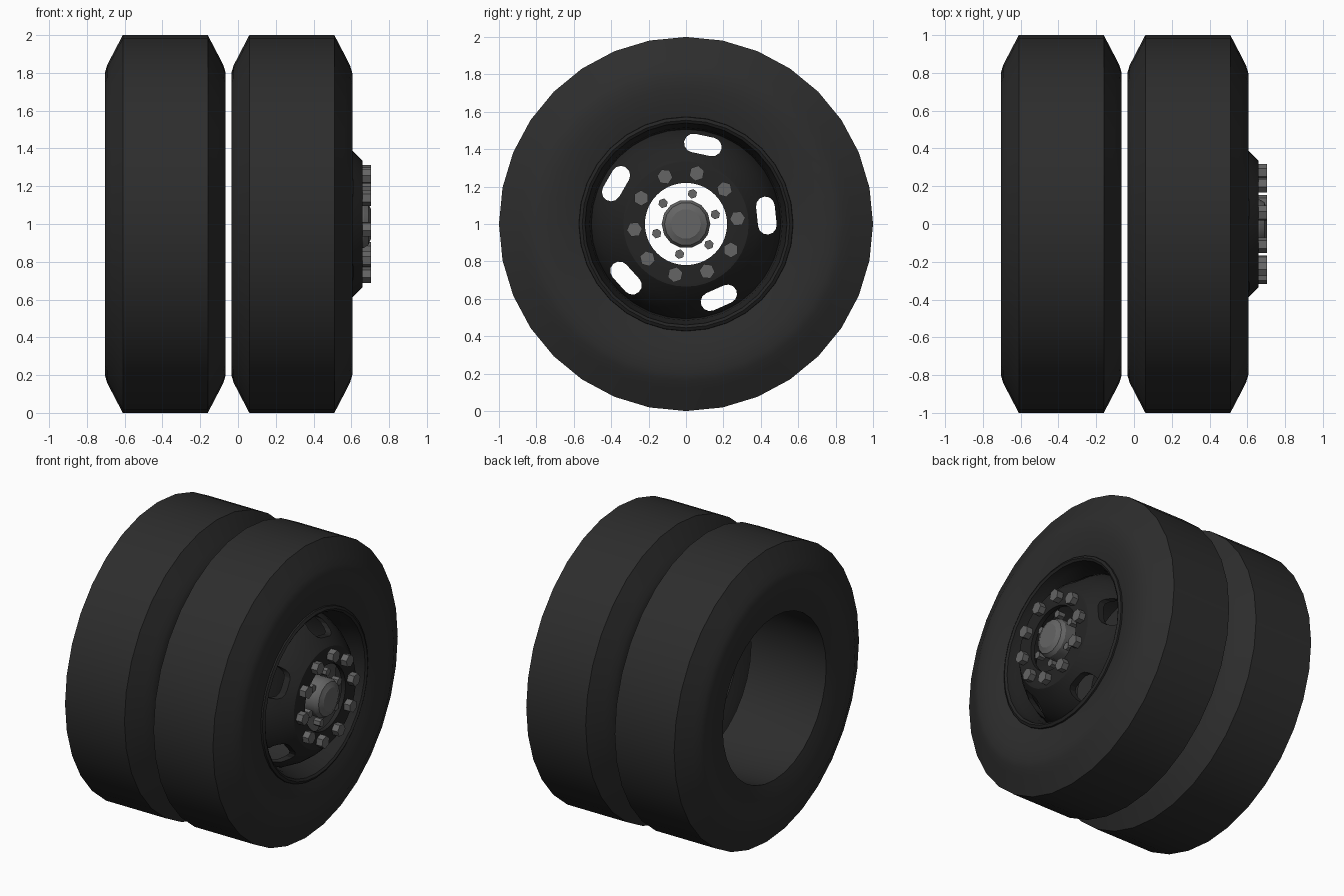
import bpy, bmesh, math
from mathutils import Matrix, Vector

if "Cube" in bpy.data.objects:
    bpy.data.objects.remove(bpy.data.objects["Cube"])


def material(name, v):
    m = bpy.data.materials.new(name)
    m.diffuse_color = (v, v, v, 1)
    m.use_nodes = True
    m.node_tree.nodes["Principled BSDF"].inputs["Base Color"].default_value = m.diffuse_color
    return m


RUBBER = material("black rubber", 0.026)
RIM = material("dark rim", 0.018)
STEEL = material("grey steel", 0.13)


def finish(name, bm, mat, angle=30):
    bmesh.ops.recalc_face_normals(bm, faces=bm.faces)
    me = bpy.data.meshes.new(name)
    bm.to_mesh(me)
    bm.free()
    ob = bpy.data.objects.new(name, me)
    bpy.context.collection.objects.link(ob)
    if mat:
        me.materials.append(mat)
    bpy.ops.object.select_all(action='DESELECT')
    bpy.context.view_layer.objects.active = ob
    ob.select_set(True)
    if angle:
        bpy.ops.object.shade_smooth_by_angle(angle=math.radians(angle))
    return ob


def lathe(name, prof, n, mat, closed=True, phase=0.0, cx=0.0):
    """Revolve (x, radius) points round the axle at z = 1."""
    bm = bmesh.new()
    rings = []
    for x, r in prof:
        rings.append([bm.verts.new((cx + x,
                                    r * math.cos(phase + math.tau * i / n),
                                    1 + r * math.sin(phase + math.tau * i / n)))
                      for i in range(n)])
    m = len(prof)
    for k in range(m if closed else m - 1):
        a, b = rings[k], rings[(k + 1) % m]
        for i in range(n):
            j = (i + 1) % n
            bm.faces.new((a[i], a[j], b[j], b[i]))
    if not closed:
        bm.faces.new(rings[0])
        bm.faces.new(rings[-1])
    return finish(name, bm, mat)


def polar(r, deg):
    a = math.radians(deg)
    return r * math.cos(a), 1 + r * math.sin(a)


# Twin tyres
half = [(0.225, 1.0), (0.285, 0.885), (0.308, 0.84), (0.32, 0.80),
        (0.32, 0.73), (0.308, 0.64), (0.285, 0.56)]
tyre = half + [(0.0, 0.575)] + [(-x, r) for x, r in reversed(half)]
for nm, cx in (("inner_tyre", -0.385), ("outer_tyre", 0.285)):
    lathe(nm, tyre, 32, RUBBER, phase=0, cx=cx)

# Rim lip and barrel on the outer wheel
lathe("rim_lip", [(0.56, 0.575), (0.585, 0.572), (0.595, 0.555), (0.585, 0.54),
                  (0.53, 0.53), (0.49, 0.515), (0.40, 0.505), (0.40, 0.525),
                  (0.49, 0.545)], 32, RIM)

# Dished rim disc with an open centre
disc = lathe("rim_disc", [(0.40, 0.51), (0.44, 0.50), (0.52, 0.46), (0.585, 0.41),
                          (0.615, 0.38), (0.645, 0.35), (0.658, 0.335), (0.66, 0.32),
                          (0.66, 0.22), (0.63, 0.22), (0.63, 0.31), (0.60, 0.35),
                          (0.55, 0.40), (0.49, 0.445), (0.42, 0.48), (0.40, 0.49)],
             40, RIM)

# Five hand holes cut through the disc
bm = bmesh.new()
for k in range(5):
    cy, cz = polar(0.432, 78 + 72 * k)
    rot = math.radians(78 + 72 * k - 90)
    loop = []
    for s in (1, -1):
        for i in range(7):
            a = math.radians(-90 + 30 * i)
            u, v = s * (0.052 + 0.05 * math.cos(a)), s * 0.05 * math.sin(a)
            loop.append((cy + u * math.cos(rot) - v * math.sin(rot),
                         cz + u * math.sin(rot) + v * math.cos(rot)))
    lo = [bm.verts.new((0.2, y, z)) for y, z in loop]
    hi = [bm.verts.new((0.9, y, z)) for y, z in loop]
    bm.faces.new(lo)
    bm.faces.new(hi)
    for i in range(len(loop)):
        j = (i + 1) % len(loop)
        bm.faces.new((lo[i], lo[j], hi[j], hi[i]))
cutter = finish("hole_cutter", bm, None, 0)
mod = disc.modifiers.new("holes", 'BOOLEAN')
mod.operation = 'DIFFERENCE'
mod.solver = 'EXACT'
mod.object = cutter
bpy.context.view_layer.update()
cut = bpy.data.meshes.new_from_object(
    disc.evaluated_get(bpy.context.evaluated_depsgraph_get()))
disc.modifiers.clear()
disc.data = cut
bpy.data.objects.remove(cutter)
bpy.ops.object.select_all(action='DESELECT')
bpy.context.view_layer.objects.active = disc
disc.select_set(True)
bpy.ops.object.shade_smooth_by_angle(angle=math.radians(30))

# Hub cap in the middle
lathe("hub_cap", [(0.57, 0.13), (0.665, 0.13), (0.69, 0.115), (0.702, 0.085),
                  (0.705, 0.08)], 14, STEEL, closed=False)


def hex_ring(name, count, ring_r, rad, x0, x1):
    """Hexagonal heads evenly spaced round the axle."""
    bm = bmesh.new()
    for k in range(count):
        deg = 78 + 360 * k / count
        y, z = polar(ring_r, deg)
        mat = (Matrix.Translation(Vector(((x0 + x1) / 2, y, z)))
               @ Matrix.Rotation(math.radians(deg), 4, 'X')
               @ Matrix.Rotation(math.pi / 2, 4, 'Y'))
        bmesh.ops.create_cone(bm, cap_ends=True, segments=6, radius1=rad,
                              radius2=rad, depth=x1 - x0, matrix=mat)
    return finish(name, bm, STEEL, 0)


# Ten wheel nuts and six small hub bolts
hex_ring("wheel_nuts", 10, 0.277, 0.042, 0.655, 0.705)
hex_ring("hub_bolts", 6, 0.165, 0.026, 0.61, 0.66)
